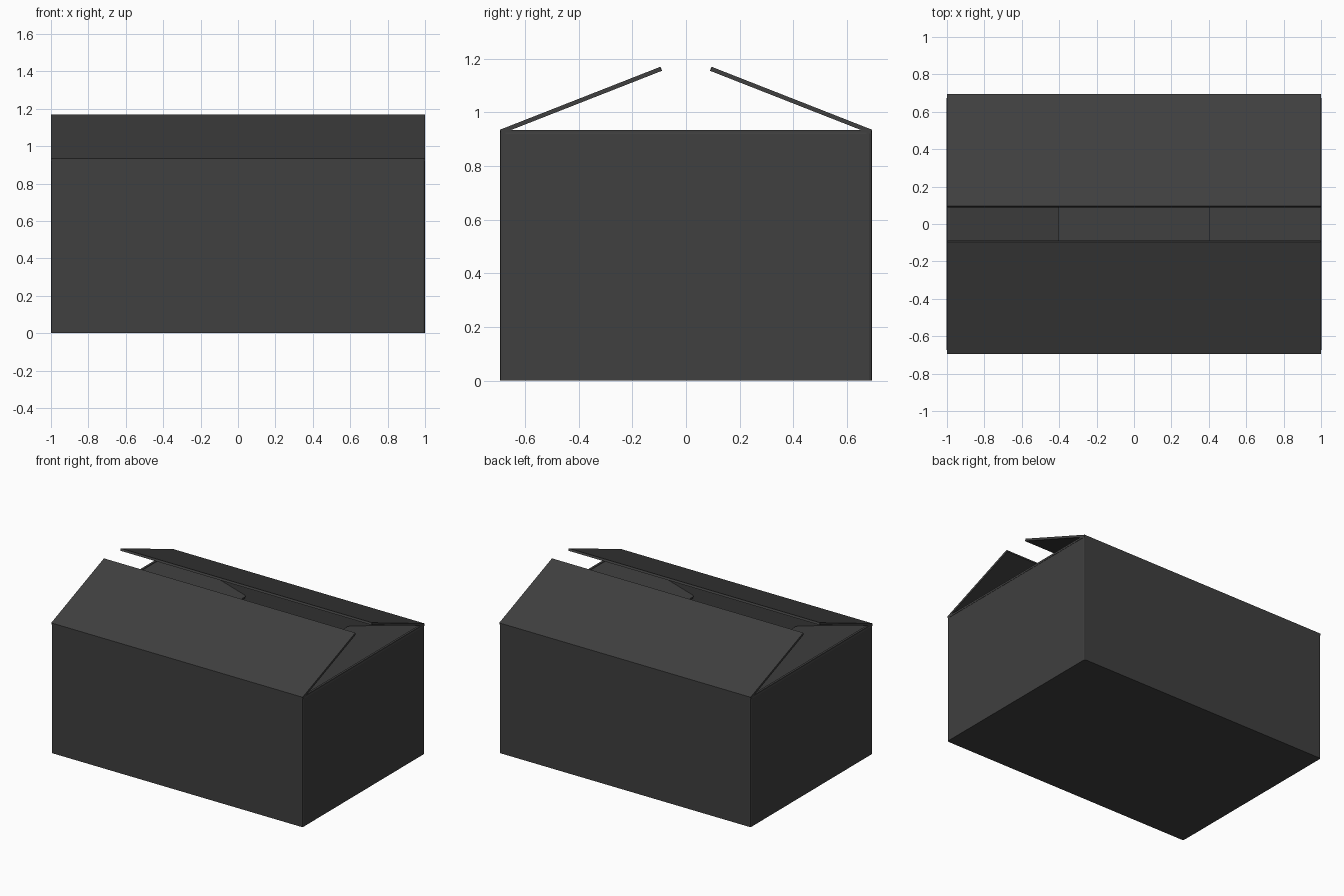
import bpy, bmesh
from mathutils import Vector

if "Cube" in bpy.data.objects:
    bpy.data.objects.remove(bpy.data.objects["Cube"])

L, W, H, T = 1.0, 0.694, 0.935, 0.016   # half length, half width, wall height, board thickness

# Dark grey board
mat = bpy.data.materials.new("dark_board")
mat.diffuse_color = (0.05, 0.05, 0.05, 1)
mat.use_nodes = True
mat.node_tree.nodes["Principled BSDF"].inputs["Base Color"].default_value = mat.diffuse_color


def add_object(name, bm):
    bmesh.ops.recalc_face_normals(bm, faces=bm.faces)
    me = bpy.data.meshes.new(name)
    bm.to_mesh(me)
    bm.free()
    me.materials.append(mat)
    ob = bpy.data.objects.new(name, me)
    bpy.context.collection.objects.link(ob)
    return ob


def flap(name, hinge, tip, along, half, chamfer):
    """Board from a hinge point to a tip point, thickened below its upper face."""
    hinge, tip, along = Vector(hinge), Vector(tip), Vector(along)
    d = (tip - hinge).normalized()
    n = d.cross(along).normalized()
    if n.z < 0:
        n = -n
    outline = [hinge - along * half, hinge + along * half,
               tip - d * chamfer + along * half, tip + along * (half - chamfer),
               tip - along * (half - chamfer), tip - d * chamfer - along * half]
    bm = bmesh.new()
    face = bm.faces.new([bm.verts.new(p) for p in outline])
    ext = bmesh.ops.extrude_face_region(bm, geom=[face], use_keep_orig=True)
    verts = [g for g in ext["geom"] if isinstance(g, bmesh.types.BMVert)]
    bmesh.ops.translate(bm, verts=verts, vec=-n * T)
    return add_object(name, bm)


# Open-topped carton with slightly softened upright corners
bm = bmesh.new()
bmesh.ops.create_cube(bm, size=1)
for v in bm.verts:
    v.co = (v.co.x * 2 * L, v.co.y * 2 * W, (v.co.z + 0.5) * H)
upright = [e for e in bm.edges if abs(e.verts[0].co.z - e.verts[1].co.z) > 0.5]
bmesh.ops.bevel(bm, geom=upright, offset=0.012, segments=2, profile=0.5, affect='EDGES')
lid = [f for f in bm.faces if all(v.co.z > H - 0.01 for v in f.verts)]
bmesh.ops.delete(bm, geom=lid, context='FACES')
box = add_object("box_body", bm)
solid = box.modifiers.new("board", 'SOLIDIFY')
solid.thickness = T
solid.offset = -1
solid.use_even_offset = True

# Long flaps lean up and inward; end flaps drop down into the box
for s, label in ((-1, "front"), (1, "back")):
    flap(label + "_flap", (0, s * W, H), (0, s * 0.095, 1.17), (1, 0, 0), L, 0.002)
for s, label in ((-1, "left"), (1, "right")):
    flap(label + "_flap", (s * (L - 0.003), 0, H), (s * 0.405, 0, 0.765), (0, 1, 0), W - T - 0.005, 0.01)
